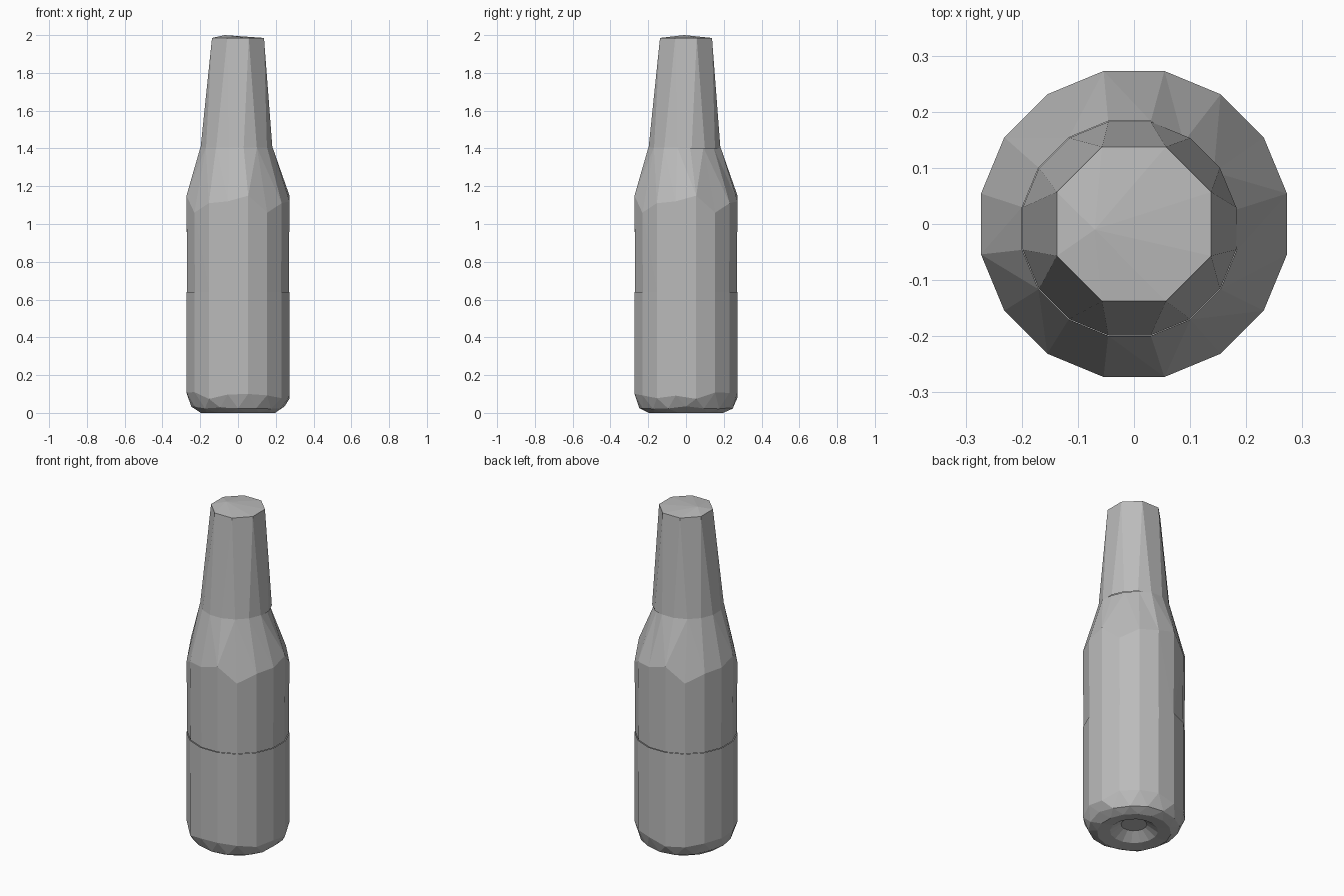
import bpy, bmesh, math, random

random.seed(4)
cube = bpy.data.objects.get("Cube")
if cube:
    bpy.data.objects.remove(cube, do_unlink=True)

grey = bpy.data.materials.new("bottle_grey")
grey.use_nodes = True
colour = (0.5, 0.5, 0.5, 1)
grey.diffuse_color = colour
grey.node_tree.nodes["Principled BSDF"].inputs["Base Color"].default_value = colour

SIDES = 16
STEP = math.tau / SIDES


def ring(bm, radius, z, shift=0.5, centre=0.0, wobble=None):
    """Ring of vertices; wobble gives a height offset for each index."""
    verts = []
    for i in range(SIDES):
        a = (i + shift) * STEP
        dz = wobble(i) if wobble else 0
        verts.append(bm.verts.new((centre + radius * math.cos(a),
                                   centre + radius * math.sin(a), z + dz)))
    return verts


def bridge(bm, low, high, twisted=False):
    """Quads between aligned rings, triangles between half-step ones."""
    for i in range(SIDES):
        j = (i + 1) % SIDES
        if twisted:
            bm.faces.new((low[i], low[j], high[i]))
            bm.faces.new((low[j], high[j], high[i]))
        else:
            bm.faces.new((low[i], low[j], high[j], high[i]))


def fan(bm, rim, point):
    tip = bm.verts.new(point)
    for i in range(SIDES):
        bm.faces.new((rim[i], rim[(i + 1) % SIDES], tip))


def finish(bm, name):
    bmesh.ops.remove_doubles(bm, verts=bm.verts, dist=0.0005)
    bmesh.ops.triangulate(bm, faces=bm.faces)
    bmesh.ops.recalc_face_normals(bm, faces=bm.faces)
    mesh = bpy.data.meshes.new(name)
    bm.to_mesh(mesh)
    bm.free()
    mesh.materials.append(grey)
    obj = bpy.data.objects.new(name, mesh)
    bpy.context.collection.objects.link(obj)


# Lower body: recessed foot, faceted rounded heel, straight wall
bm = bmesh.new()
recess = ring(bm, 0.07, 0.05)
foot_in = ring(bm, 0.13, 0.008)
foot = ring(bm, 0.20, 0.0)
heel = ring(bm, 0.247, 0.028, 1.0, wobble=lambda i: random.uniform(-0.008, 0.008))
heel_top = ring(bm, 0.277, 0.09, 1.5, wobble=lambda i: random.uniform(-0.02, 0.025))
wall_top = ring(bm, 0.278, 0.64, 1.5)
fan(bm, recess, (0, 0, 0.05))
bridge(bm, recess, foot_in)
bridge(bm, foot_in, foot)
bridge(bm, foot, heel, True)
bridge(bm, heel, heel_top, True)
bridge(bm, heel_top, wall_top)
finish(bm, "lower_body")

# Upper body: wall with an uneven shoulder line tapering to the neck
bm = bmesh.new()
base = ring(bm, 0.274, 0.64)
dips = {0: 0.02, 1: -0.07, 2: -0.02, 3: -0.01}
shoulder = ring(bm, 0.278, 1.13, wobble=lambda i: dips[i % 4])
collar = ring(bm, 0.195, 1.405, 0.5, -0.008)
# Flattened facet at the rear of the left shoulder
for i in (0, 1, 2):
    collar[i].co.x -= 0.012
    collar[i].co.y -= 0.008
bridge(bm, base, shoulder)
bridge(bm, shoulder, collar)
finish(bm, "upper_body")

# Neck: round at the collar, eight-sided at the closed mouth
bm = bmesh.new()
neck_base = ring(bm, 0.194, 1.40, 0.5, -0.008)
mouth = ring(bm, 0.149, 1.985)
for i, v in enumerate(mouth):
    a = (i // 2 * 2 + 1) * STEP
    v.co.x, v.co.y = 0.149 * math.cos(a), 0.149 * math.sin(a)
bridge(bm, neck_base, mouth)
bmesh.ops.remove_doubles(bm, verts=bm.verts, dist=0.0005)
rim = [v for v in bm.verts if v.co.z > 1.9]
rim.sort(key=lambda v: math.atan2(v.co.y, v.co.x))
tip = bm.verts.new((-0.07, -0.01, 2.0))
for i, v in enumerate(rim):
    bm.faces.new((v, rim[(i + 1) % len(rim)], tip))
finish(bm, "neck")
